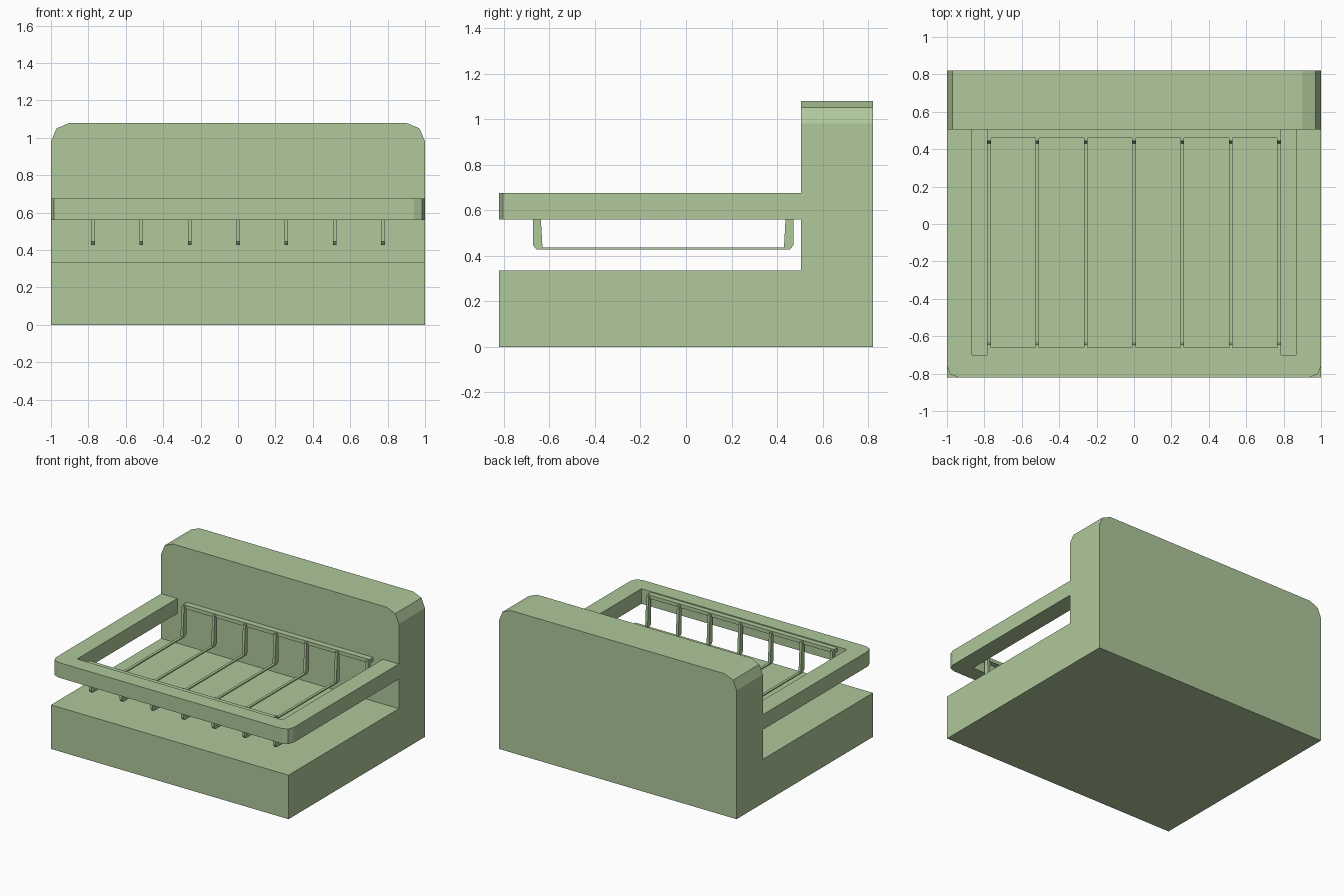
import bpy
import bmesh
from mathutils import Vector

if "Cube" in bpy.data.objects:
    bpy.data.objects.remove(bpy.data.objects["Cube"], do_unlink=True)

green = bpy.data.materials.new("soft_green")
green.use_nodes = True
colour = (0.43, 0.58, 0.33, 1)
green.diffuse_color = colour
green.node_tree.nodes["Principled BSDF"].inputs["Base Color"].default_value = colour


def extrude_part(name, points, shift, round_edge=None, radius=0):
    """Extrude a closed outline along shift, optionally rounding chosen edges."""
    bm = bmesh.new()
    face = bm.faces.new([bm.verts.new(p) for p in points])
    grown = bmesh.ops.extrude_face_region(bm, geom=[face], use_keep_orig=True)
    new_verts = [g for g in grown["geom"] if isinstance(g, bmesh.types.BMVert)]
    bmesh.ops.translate(bm, vec=Vector(shift), verts=new_verts)
    bmesh.ops.recalc_face_normals(bm, faces=bm.faces)
    if round_edge:
        edges = [e for e in bm.edges if all(round_edge(v.co) for v in e.verts)
                 and (e.verts[0].co.x - e.verts[1].co.x) == 0]
        bmesh.ops.bevel(bm, geom=edges, offset=radius, segments=2,
                        profile=0.5, affect="EDGES")
    mesh = bpy.data.meshes.new(name)
    bm.to_mesh(mesh)
    bm.free()
    mesh.materials.append(green)
    obj = bpy.data.objects.new(name, mesh)
    bpy.context.collection.objects.link(obj)
    return obj


FRONT, WALL, BACK = -0.82, 0.505, 0.82
BASE_TOP, WALL_TOP = 0.335, 1.08

# L-shaped body: base slab and back wall with rounded top corners
outline = [(FRONT, 0), (BACK, 0), (BACK, WALL_TOP), (WALL, WALL_TOP),
           (WALL, BASE_TOP), (FRONT, BASE_TOP)]
extrude_part("base_and_back_wall", [(-1, y, z) for y, z in outline], (2, 0, 0),
             lambda co: co.z > WALL_TOP - 0.01, 0.1)

# U-shaped arm frame reaching forward from the wall
half = [(1, WALL), (1, FRONT)]
inner = [(0.865, -0.7), (0.865, WALL)]
outline = half + [(-x, y) for x, y in reversed(half)] \
    + [(-x, y) for x, y in reversed(inner)] + inner
extrude_part("arm_frame", [(x, y, 0.56) for x, y in outline], (0, 0, 0.115),
             lambda co: co.y < FRONT + 0.01, 0.06)

# Thin ledges that carry the rack at the front and back
for name, y0, y1 in (("front_ledge", -0.7, -0.66), ("back_ledge", 0.46, WALL)):
    corners = [(-0.785, y0), (0.785, y0), (0.785, y1), (-0.785, y1)]
    extrude_part(name, [(x, y, 0.64) for x, y in corners], (0, 0, 0.028))

# Slim U-shaped rack rods, evenly spaced across the opening
MIDDLE = -0.1
outer = [(0.571, 0.66), (0.571, 0.445), (0.555, 0.427)]
hollow = [(0.53, 0.437), (0.537, 0.56), (0.543, 0.66)]
outline = outer + [(-y, z) for y, z in reversed(outer)] \
    + [(-y, z) for y, z in reversed(hollow)] + hollow
for i in range(7):
    x = 0.775 * (i - 3) / 3
    extrude_part(f"rack_rod_{i + 1}",
                 [(x - 0.01, MIDDLE + y, z) for y, z in outline], (0.02, 0, 0))
